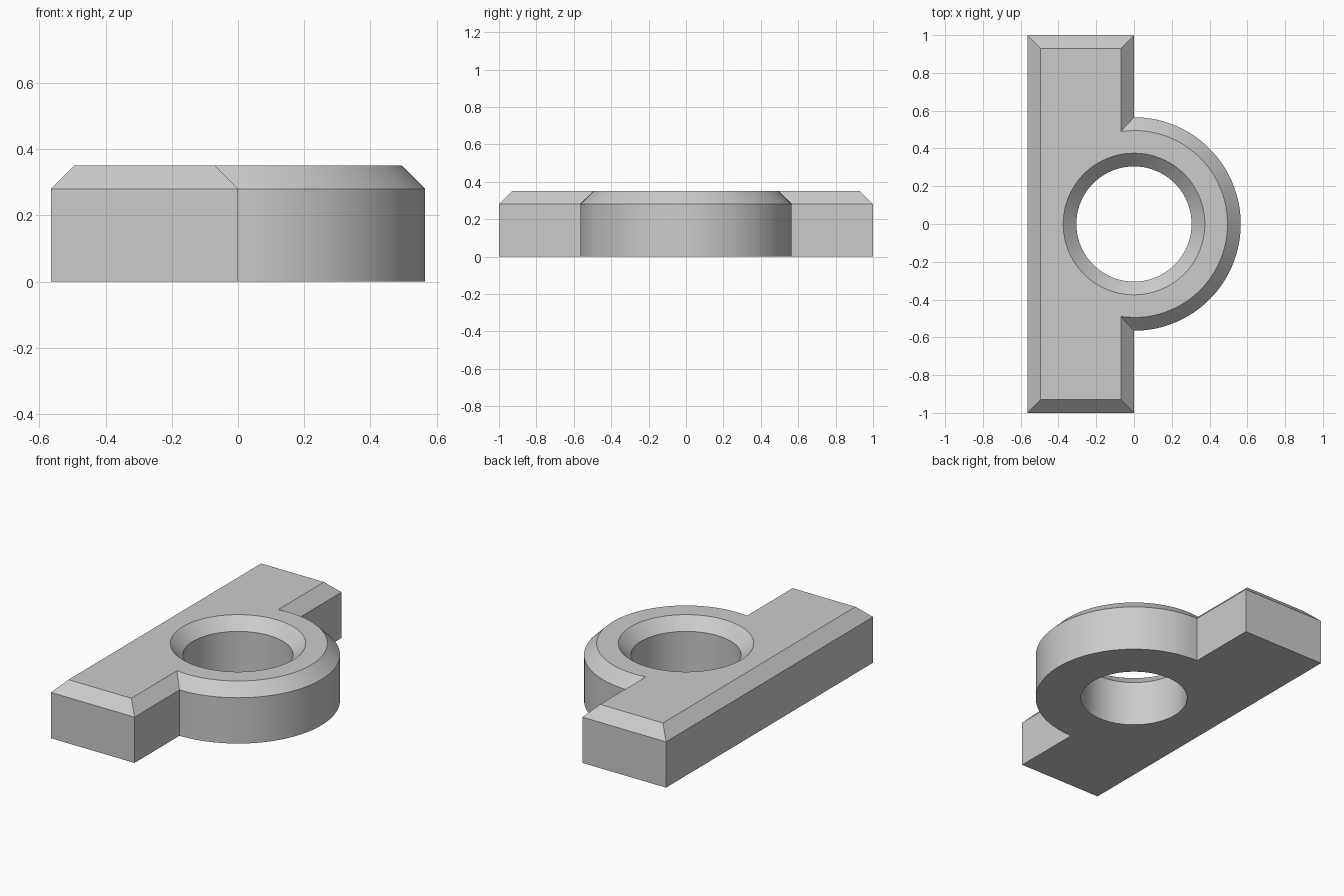
import bpy, bmesh
from math import sin, cos, asin, radians, sqrt, pi

cube = bpy.data.objects.get("Cube")
if cube:
    bpy.data.objects.remove(cube, do_unlink=True)

RADIUS, HALF_LENGTH, HOLE = 0.565, 1.0, 0.305
CHAMFER, HEIGHT = 0.07, 0.35
SHOULDER = HEIGHT - CHAMFER
SEGMENTS = 96

grey = bpy.data.materials.new("light grey")
grey.use_nodes = True
colour = (0.6, 0.6, 0.6, 1)
grey.diffuse_color = colour
grey.node_tree.nodes["Principled BSDF"].inputs["Base Color"].default_value = colour


def outline(inset):
    """Bar with a half-round boss on its +x side, shrunk by the inset."""
    r, y = RADIUS - inset, HALF_LENGTH - inset
    extra = asin(inset / r)  # the boss arc runs on until it meets the inset bar edge
    angles = [-pi / 2 - extra] + [-pi / 2 + pi * i / SEGMENTS for i in range(SEGMENTS + 1)] + [pi / 2 + extra]
    arc = [(r * cos(a), r * sin(a)) for a in angles]
    return [(-r, y), (-r, -y), (-inset, -y)] + arc + [(-inset, y)]


def circle(r):
    return [(r * cos(2 * pi * i / SEGMENTS), r * sin(2 * pi * i / SEGMENTS)) for i in range(SEGMENTS)]


bm = bmesh.new()


def skin(levels):
    """Stack loops of equal length and join neighbours with quads."""
    loops = [[bm.verts.new((x, y, z)) for x, y in points] for points, z in levels]
    for low, high in zip(loops, loops[1:]):
        for i in range(len(low)):
            j = (i + 1) % len(low)
            bm.faces.new((low[i], low[j], high[j], high[i]))


# Outer wall with chamfered top rim, then the countersunk bore
skin([(outline(0), 0), (outline(0), SHOULDER), (outline(CHAMFER), HEIGHT)])
skin([(circle(HOLE), 0), (circle(HOLE), SHOULDER), (circle(HOLE + CHAMFER), HEIGHT)])
bmesh.ops.remove_doubles(bm, verts=bm.verts[:], dist=0.0001)

# Flat top and bottom around the bore
for z in (0, HEIGHT):
    rim = [e for e in bm.edges if e.is_boundary and all(abs(v.co.z - z) < 0.001 for v in e.verts)]
    bmesh.ops.triangle_fill(bm, edges=rim, use_beauty=True, normal=(0, 0, 1))
bmesh.ops.recalc_face_normals(bm, faces=bm.faces[:])

mesh = bpy.data.meshes.new("bracket_body")
bm.to_mesh(mesh)
bm.free()
mesh.materials.append(grey)
body = bpy.data.objects.new("bracket_body", mesh)
bpy.context.collection.objects.link(body)

bpy.ops.object.select_all(action="DESELECT")
body.select_set(True)
bpy.context.view_layer.objects.active = body
bpy.ops.object.shade_smooth_by_angle(angle=radians(25))
